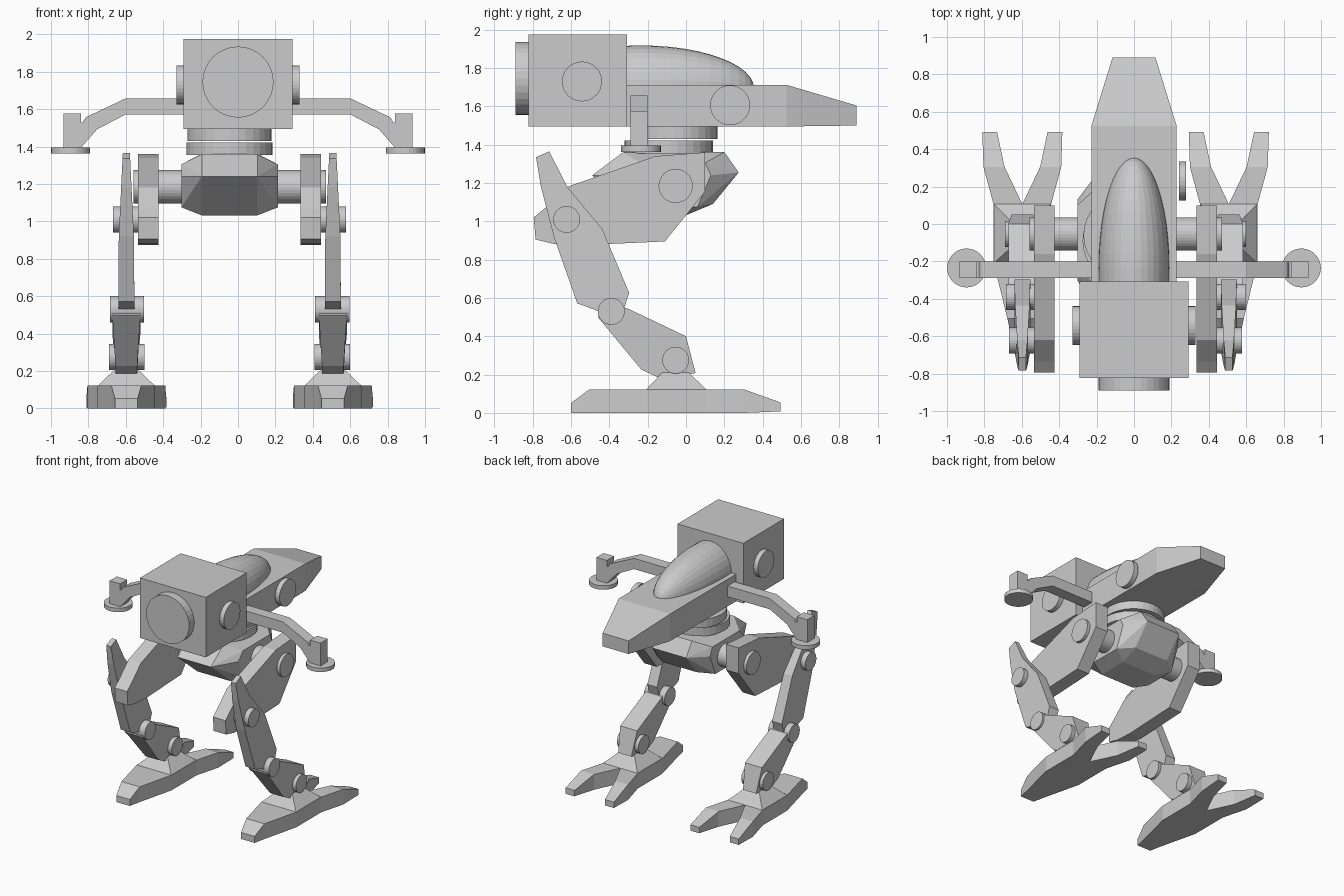
import bpy, bmesh, math
from mathutils import Matrix, Vector

if "Cube" in bpy.data.objects:
    bpy.data.objects.remove(bpy.data.objects["Cube"])

grey = bpy.data.materials.new("plain grey")
grey.diffuse_color = (0.6, 0.6, 0.6, 1)
grey.use_nodes = True
grey.node_tree.nodes["Principled BSDF"].inputs["Base Color"].default_value = grey.diffuse_color
LEGS_X = -0.045  # hips sit slightly off the hull centre line


def finish(name, bm):
    bmesh.ops.recalc_face_normals(bm, faces=bm.faces[:])
    me = bpy.data.meshes.new(name)
    bm.to_mesh(me)
    bm.free()
    me.materials.append(grey)
    ob = bpy.data.objects.new(name, me)
    bpy.context.collection.objects.link(ob)
    return ob


def cylinder(name, axis, a, b, centre, r, segs=32):
    """Cylinder from a to b along an axis; centre gives the other two coordinates."""
    bm = bmesh.new()
    bmesh.ops.create_cone(bm, cap_ends=True, segments=segs, radius1=r, radius2=r, depth=abs(b - a))
    rot = {"x": Matrix.Rotation(math.pi / 2, 4, "Y"),
           "y": Matrix.Rotation(math.pi / 2, 4, "X"), "z": Matrix()}[axis]
    loc = list(centre)
    loc.insert("xyz".index(axis), (a + b) / 2)
    bm.transform(Matrix.Translation(loc) @ rot)
    return finish(name, bm)


def plate(name, pts, place):
    """Two copies of an outline (place(p, side) gives 3D) joined by side walls."""
    bm = bmesh.new()
    a = [bm.verts.new(place(p, -1)) for p in pts]
    b = [bm.verts.new(place(p, 1)) for p in pts]
    bm.faces.new(a)
    bm.faces.new(b[::-1])
    for i in range(len(pts)):
        j = (i + 1) % len(pts)
        bm.faces.new((a[i], b[i], b[j], a[j]))
    return finish(name, bm)


def loft(bm, sections, cap_start=True, cap_end=True):
    """Rectangular sections (y, x0, x1, z0, z1) joined in order."""
    rings = [[bm.verts.new((x, y, z)) for x, z in ((x0, z0), (x1, z0), (x1, z1), (x0, z1))]
             for y, x0, x1, z0, z1 in sections]
    for r, s in zip(rings, rings[1:]):
        for i in range(4):
            j = (i + 1) % 4
            bm.faces.new((r[i], r[j], s[j], s[i]))
    if cap_start:
        bm.faces.new(rings[0])
    if cap_end:
        bm.faces.new(rings[-1])


# --- upper hull: square engine box, long nose, domed canopy ---
bm = bmesh.new()
loft(bm, [(-0.823, -0.291, 0.291, 1.495, 1.975), (-0.308, -0.291, 0.291, 1.495, 1.975)])
finish("engine_box", bm)
bm = bmesh.new()
loft(bm, [(-0.308, -0.228, 0.228, 1.495, 1.712), (0.525, -0.228, 0.228, 1.495, 1.712),
          (0.889, -0.115, 0.115, 1.5, 1.605)])
finish("nose", bm)

bm = bmesh.new()
bmesh.ops.create_uvsphere(bm, u_segments=32, v_segments=24, radius=1)
bm.transform(Matrix.Translation((0, -0.235, 1.695)) @ Matrix.Diagonal((0.19, 0.59, 0.223, 1))
             @ Matrix.Rotation(math.pi / 2, 4, "X"))
for co, no in (((0, -0.31, 0), (0, -1, 0)), ((0, 0, 1.705), (0, 0, -1))):
    bmesh.ops.bisect_plane(bm, geom=bm.verts[:] + bm.edges[:] + bm.faces[:],
                           plane_co=co, plane_no=no, clear_outer=True)
finish("canopy", bm)

# round covers on the box and the single one beside the nose
cylinder("front_cover", "y", -0.889, -0.82, (0, 1.745), 0.19)
for s, side in ((-1, "left"), (1, "right")):
    cylinder(side + "_box_cover", "x", s * 0.285, s * 0.328, (-0.543, 1.73), 0.104)
cylinder("nose_cover", "x", 0.24, 0.279, (0.23, 1.606), 0.104)

# --- side arms with hanging discs ---
ARM = [(0.22, 1.658), (0.6, 1.658), (0.815, 1.556), (0.83, 1.53), (0.84, 1.53), (0.84, 1.577),
       (0.933, 1.577), (0.933, 1.393), (0.84, 1.393), (0.754, 1.492), (0.6, 1.572), (0.22, 1.572)]
for s, side in ((-1, "left"), (1, "right")):
    plate(side + "_arm", ARM, lambda p, e: (s * p[0], -0.245 + e * 0.045, p[1]))
    cylinder(side + "_arm_disc", "z", 1.363, 1.395, (s * 0.895, -0.235), 0.104)

# --- turret rings and pelvis ---
cylinder("upper_turret_ring", "z", 1.43, 1.497, (LEGS_X, -0.06), 0.225)
cylinder("lower_turret_ring", "z", 1.355, 1.422, (LEGS_X, -0.09), 0.23)
bm = bmesh.new()
MIDDLE = [(-0.49, 1.24), (-0.33, 1.36), (0.2, 1.362), (0.275, 1.255), (0.14, 1.09),
          (0.0, 1.032), (-0.24, 1.032)]
FLANK = [(-0.3, 1.24), (-0.24, 1.305), (0.1, 1.305), (0.13, 1.24), (0.06, 1.075), (-0.2, 1.075)]
for s in (-1, 1):
    for pts, x in ((MIDDLE, 0.148), (FLANK, 0.258)):
        for y, z in pts:
            bm.verts.new((LEGS_X + s * x, y, z))
bmesh.ops.convex_hull(bm, input=bm.verts[:])
bmesh.ops.dissolve_limit(bm, angle_limit=0.02, verts=bm.verts[:], edges=bm.edges[:])
finish("pelvis", bm)
cylinder("hip_axle", "x", LEGS_X - 0.515, LEGS_X + 0.515, (-0.054, 1.185), 0.089)

# --- legs ---
THIGH = [(0.1, 1.36), (0.1, 1.155), (-0.11, 0.895), (-0.55, 0.875), (-0.69, 0.882), (-0.785, 0.905),
         (-0.795, 1.02), (-0.735, 1.07), (-0.62, 1.18), (-0.16, 1.34)]
SHIN = [(-0.714, 1.365), (-0.62, 1.18), (-0.437, 0.96), (-0.297, 0.627), (-0.32, 0.555),
        (-0.4, 0.51), (-0.568, 0.572), (-0.69, 0.92), (-0.757, 1.18), (-0.783, 1.335)]
LOWER = [(-0.307, 0.546), (0.0, 0.4), (0.05, 0.208), (0.02, 0.203), (-0.15, 0.187),
         (-0.234, 0.227), (-0.46, 0.5), (-0.41, 0.57)]
# toes and heel as (y, x0, x1, z0, z1)
TOE = [(0.106, 0, 0.154, 0, 0.122), (0.305, 0.095, 0.208, 0, 0.122), (0.492, 0.135, 0.214, 0.008, 0.055)]
HEEL = [(0.106, 0.154, 0.122), (-0.205, 0.154, 0.122), (-0.505, 0.08, 0.122), (-0.6, 0.06, 0.052)]


def shin_half(z):
    return 0.019 + 0.024 * min(1, (1.365 - z) / 0.5)


for s, side in ((-1, "left"), (1, "right")):
    hx, lx = LEGS_X + s * 0.435, LEGS_X + s * 0.552
    plate(side + "_thigh", THIGH, lambda p, e: (hx + e * 0.055, *p))
    plate(side + "_shin", SHIN, lambda p, e: (lx + e * shin_half(p[1]), *p))
    plate(side + "_lower_leg", LOWER,
          lambda p, e: (lx + e * (0.075 if p[1] > 0.25 else 0.058), *p))
    # joint pins
    for joint, y, z, inner, outer in (("knee", -0.623, 1.01, 0.475, 0.623),
                                      ("hock", -0.39, 0.53, 0.458, 0.64),
                                      ("ankle", -0.054, 0.275, 0.455, 0.645)):
        cylinder(f"{side}_{joint}_pin", "x", LEGS_X + s * inner, LEGS_X + s * outer, (y, z), 0.07)
    # forked foot with a sloped ankle block
    bm = bmesh.new()
    loft(bm, [(y, -h, h, 0, z) for y, h, z in HEEL], cap_start=False)
    for t in (-1, 1):
        loft(bm, [(y, t * x0, t * x1, z0, z1) for y, x0, x1, z0, z1 in TOE], cap_start=False)
    bmesh.ops.remove_doubles(bm, verts=bm.verts[:], dist=0.0005)
    bm.transform(Matrix.Translation((lx, 0, 0)))
    finish(side + "_foot", bm)
    plate(side + "_ankle_block", [(-0.21, 0.12), (0.108, 0.12), (0.015, 0.21), (-0.125, 0.21)],
          lambda p, e: (lx + e * (0.154 if p[1] < 0.15 else 0.06), *p))
